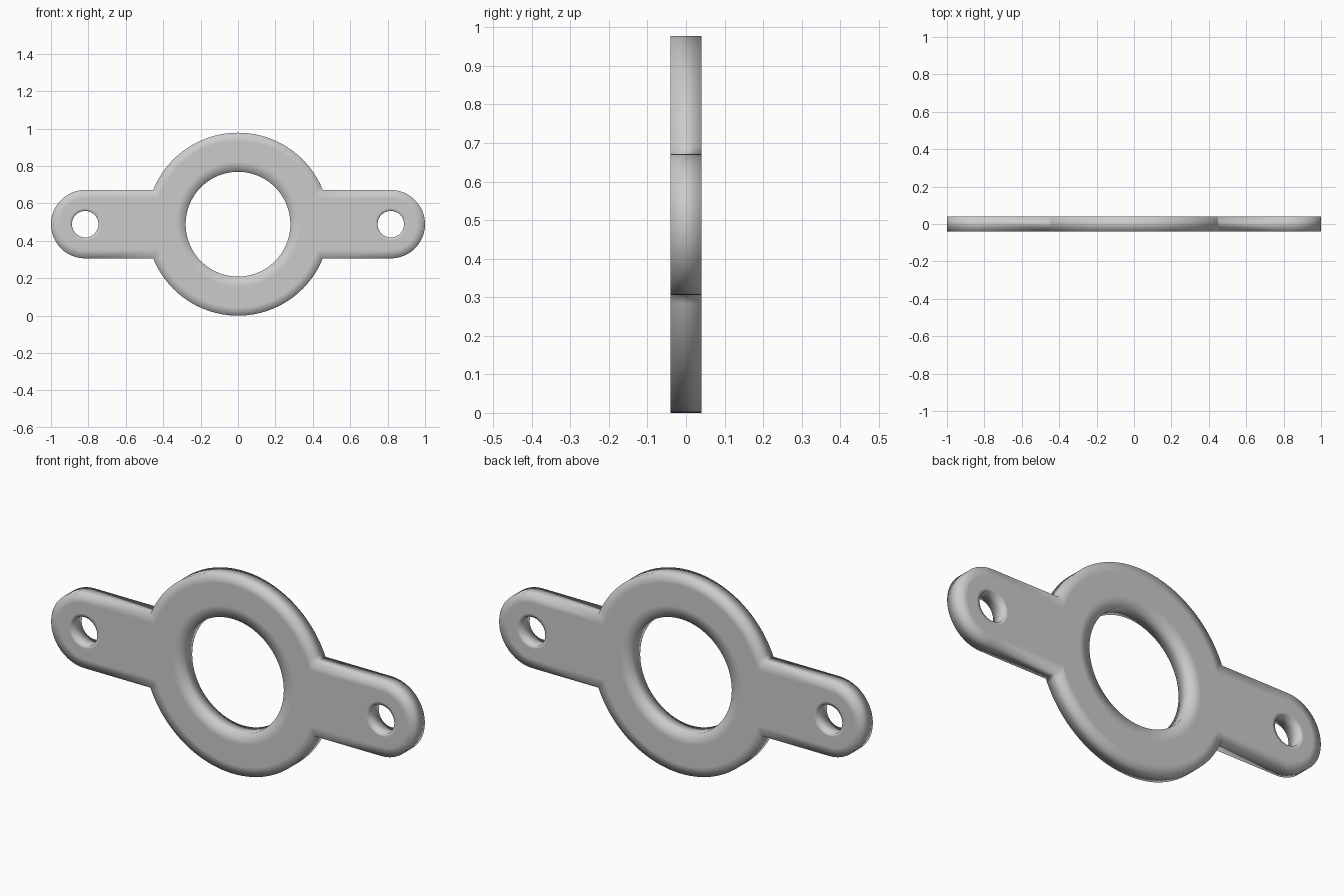
import bpy, bmesh, math

if "Cube" in bpy.data.objects:
    bpy.data.objects.remove(bpy.data.objects["Cube"])

CZ = 0.489           # height of the centre line
RING_R, BORE_R = 0.489, 0.28
TAB_H, TAB_X = 0.183, 0.817
HOLE_R = 0.071
HALF_T = 0.04


def arc(cx, r, a0, a1, n):
    return [(cx + r * math.cos(a0 + (a1 - a0) * i / n),
             CZ + r * math.sin(a0 + (a1 - a0) * i / n)) for i in range(n + 1)]


def outline(inset):
    # ring arcs joined to rounded tabs, shrunk evenly by inset
    r, h = RING_R - inset, TAB_H - inset
    a = math.asin(h / r)
    q = math.pi / 2
    return (arc(TAB_X, h, -q, q, 24) + arc(0, r, a, math.pi - a, 48)
            + arc(-TAB_X, h, q, 3 * q, 24)
            + arc(0, r, math.pi + a, 2 * math.pi - a, 48))


def circle(cx, r, n):
    return arc(cx, r, 0, 2 * math.pi, n)[:-1]


# each contour: edge loop on the wall, and the loop where the flat face starts
contours = [(outline(0), outline(0.045)),
            (circle(0, BORE_R, 72), circle(0, BORE_R + 0.055, 72))]
for side in (-1, 1):
    contours.append((circle(side * TAB_X, HOLE_R, 32),
                     circle(side * TAB_X, HOLE_R + 0.015, 32)))

bm = bmesh.new()


def strip(a, b):
    n = len(a)
    for i in range(n):
        j = (i + 1) % n
        bm.faces.new((a[i], a[j], b[j], b[i]))


face_edges = {-1: [], 1: []}
for wall, flat in contours:
    rims = []
    for s in (-1, 1):
        rim = [bm.verts.new((x, s * HALF_T, z)) for x, z in wall]
        inner = [bm.verts.new((x, s * HALF_T, z)) for x, z in flat]
        strip(rim, inner)          # border of the flat face
        face_edges[s] += [bm.edges.get((inner[i - 1], inner[i]))
                          for i in range(len(inner))]
        rims.append(rim)
    strip(*rims)                   # wall through the thickness

# flat front and back faces with the holes left open
for s, edges in face_edges.items():
    bmesh.ops.triangle_fill(bm, edges=edges, use_beauty=True,
                            use_dissolve=False, normal=(0, s, 0))
bmesh.ops.recalc_face_normals(bm, faces=bm.faces[:])
for f in bm.faces:
    f.smooth = True                # soft shading rolls over the rims

mesh = bpy.data.meshes.new("mounting_plate")
bm.to_mesh(mesh)
bm.free()

grey = bpy.data.materials.new("light grey")
grey.diffuse_color = (0.6, 0.6, 0.6, 1)
grey.use_nodes = True
grey.node_tree.nodes["Principled BSDF"].inputs["Base Color"].default_value = grey.diffuse_color
mesh.materials.append(grey)
plate = bpy.data.objects.new("mounting_plate", mesh)
bpy.context.collection.objects.link(plate)
